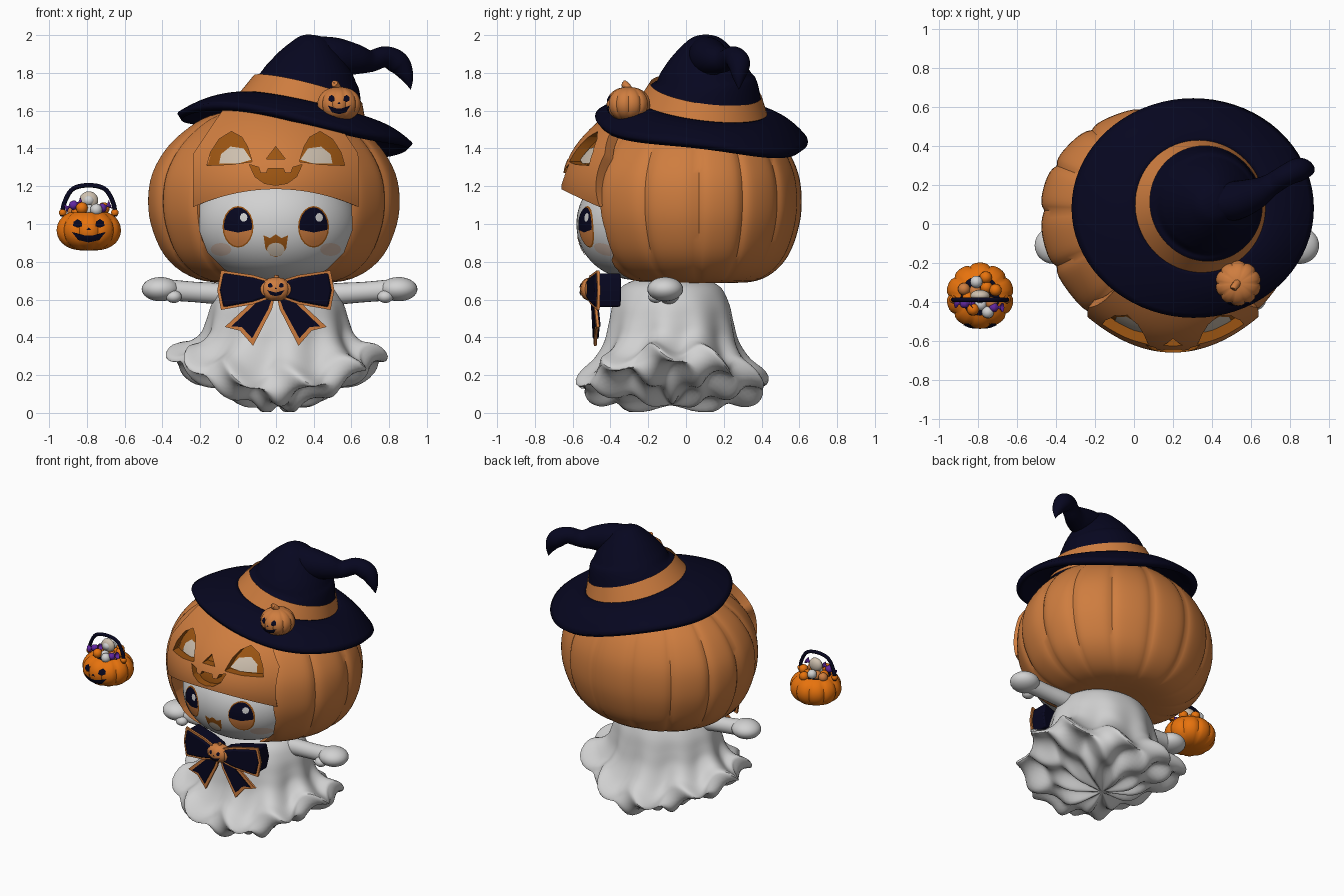
import bpy, bmesh, random
from math import sin, cos, pi, sqrt
from mathutils import Vector

if "Cube" in bpy.data.objects:
    bpy.data.objects.remove(bpy.data.objects["Cube"], do_unlink=True)
random.seed(4)
made = []
CX = 0.2  # centre line of the figure


def colour(name, r, g, b):
    m = bpy.data.materials.new(name)
    m.use_nodes = True
    m.diffuse_color = (r, g, b, 1)
    bsdf = m.node_tree.nodes["Principled BSDF"]
    bsdf.inputs["Base Color"].default_value = (r, g, b, 1)
    bsdf.inputs["Roughness"].default_value = 0.8
    return m


ORANGE = colour("pumpkin orange", 0.62, 0.205, 0.05)
DARK = colour("deep orange", 0.33, 0.09, 0.006)
NAVY = colour("navy", 0.002, 0.002, 0.014)
WHITE = colour("cloth white", 0.64, 0.64, 0.64)
BRIGHT = colour("bucket orange", 0.8, 0.17, 0.004)
PURPLE = colour("candy purple", 0.12, 0.02, 0.35)
BEIGE = colour("beige", 0.62, 0.53, 0.43)
BLUSH = colour("blush", 0.64, 0.49, 0.41)


def finish(name, bm, mat):
    bmesh.ops.remove_doubles(bm, verts=bm.verts, dist=1e-5)
    bmesh.ops.recalc_face_normals(bm, faces=bm.faces)
    me = bpy.data.meshes.new(name)
    bm.to_mesh(me)
    bm.free()
    me.materials.append(mat)
    ob = bpy.data.objects.new(name, me)
    bpy.context.collection.objects.link(ob)
    made.append(ob)
    return ob


def spline(pts, t):
    n = len(pts) - 1
    i = min(int(t * n), n - 1)
    f = t * n - i
    a, b, c, d = (pts[min(max(i + k, 0), n)] for k in (-1, 0, 1, 2))
    return [q + 0.5 * f * (r - p + f * (2 * p - 5 * q + 4 * r - s + f * (3 * (q - r) + s - p)))
            for p, q, r, s in zip(a, b, c, d)]


def surf(name, fn, mat, nu=48, nv=24, wrap=True):
    """Grid surface from fn(u, t); u is an angle when wrapped, else 0..1."""
    bm = bmesh.new()
    cols = nu if wrap else nu + 1
    g = [[bm.verts.new(fn((2 * pi if wrap else 1) * u / nu, v / nv)) for u in range(cols)]
         for v in range(nv + 1)]
    for v in range(nv):
        for u in range(nu):
            w = (u + 1) % cols
            bm.faces.new((g[v][u], g[v][w], g[v + 1][w], g[v + 1][u]))
    return finish(name, bm, mat)


def tube(name, pts, mat, nu=20, nv=28):
    """Tube through (x, y, z, radius) points."""
    def fn(a, t):
        *p, r = spline(pts, t)
        d = Vector(spline(pts, min(t + .01, 1))[:3]) - Vector(spline(pts, max(t - .01, 0))[:3])
        s = d.cross(Vector((0, 1, 0))).normalized()
        q = d.cross(s).normalized()
        return Vector(p) + max(r, 0) * (cos(a) * s + sin(a) * q)
    return surf(name, fn, mat, nu, nv)


def ball(name, c, rx, ry, rz, mat, p=0.5, ribs=0, top=1.0, nu=40, nv=24):
    """Rounded body; p below 0.5 is squarer, ribs add pumpkin creases."""
    def fn(a, t):
        s = sin(-pi / 2 + t * pi * top)
        k = max(1 - s * s, 0) ** p
        if ribs:
            k *= 1 - .07 * (1 - abs(sin(ribs * a / 2))) ** 2
        return c[0] + rx * k * cos(a), c[1] + ry * k * sin(a), c[2] + rz * s
    return surf(name, fn, mat, nu, nv)


def front_of(c, rx, ry, rz, p):
    def y(x, z):
        k = max(1 - ((z - c[2]) / rz) ** 2, 0) ** p
        return c[1] - ry * sqrt(max(k * k - ((x - c[0]) / rx) ** 2, 0))
    return y


def decal(name, outline, yfun, mat, lift=0.004, rings=5):
    """Thin plate that follows the surface y = yfun(x, z)."""
    n = len(outline)
    mx, mz = sum(p[0] for p in outline) / n, sum(p[1] for p in outline) / n

    def fn(a, t):
        i = round(a / (2 * pi) * n * 4)
        (x0, z0), (x1, z1), f = outline[i // 4 % n], outline[(i // 4 + 1) % n], i % 4 / 4
        x = mx + t * (x0 + f * (x1 - x0) - mx)
        z = mz + t * (z0 + f * (z1 - z0) - mz)
        return x, yfun(x, z) - lift, z
    return surf(name, fn, mat, n * 4, rings)


def oval(x, z, rx, rz, n=20):
    return [(x + rx * cos(2 * pi * i / n), z + rz * sin(2 * pi * i / n)) for i in range(n)]


def slab(name, outline, y0, y1, mat, bend=0.0):
    bm = bmesh.new()
    a, b = ([bm.verts.new((CX + x, y + bend * abs(x), z)) for x, z in outline] for y in (y0, y1))
    bm.faces.new(a)
    bm.faces.new(b[::-1])
    for i in range(len(a)):
        j = (i + 1) % len(a)
        bm.faces.new((a[j], a[i], b[i], b[j]))
    return finish(name, bm, mat)


def carve(ob, outline, y1):
    """Cut an outline into the front of an object, back to depth y1."""
    cutter = slab("cutter", outline, -.9, y1, ORANGE)
    mod = ob.modifiers.new("cut", "BOOLEAN")
    mod.operation, mod.solver, mod.object = "DIFFERENCE", "EXACT", cutter
    bpy.context.view_layer.objects.active = ob
    bpy.ops.object.modifier_apply(modifier="cut")
    made.remove(cutter)
    bpy.data.objects.remove(cutter, do_unlink=True)


def flip(outline, s):
    return [(s * x, z) for x, z in outline]


def jack(name, c, r, ry, h, mat, top=1.0, p=.42):
    """Small carved pumpkin with painted face."""
    ball(name, c, r, ry, h, mat, p, 10, top, 60, 20)
    y = front_of(c, r, ry, h, p)
    put = lambda o: [(c[0] + r * x, c[2] + h * z) for x, z in o]
    for s in (-1, 1):
        decal(name + "_eye", put(flip([(.2, .2), (.34, .12), (.48, .22), (.46, .42), (.34, .55), (.22, .42)], s)),
              y, NAVY)
    decal(name + "_nose", put([(-.08, .0), (.08, .0), (0, .14)]), y, NAVY)
    decal(name + "_grin", put([(-.52, -.08), (-.28, -.24), (0, -.27), (.28, -.24), (.52, -.08),
                               (.32, -.48), (0, -.6), (-.32, -.48)]), y, NAVY)


# Ghost gown: hem hangs low in front and behind, lifts at the sides, ruffled underneath
GOWN = [(.16, .72), (.28, .67), (.335, .58), (.36, .48), (.385, .39), (.44, .315), (.52, .26),
        (.515, .2), (.43, .15), (.33, .1), (.18, .05), (0, .04)]


def gown(a, t):
    r, z = spline(GOWN, t)
    w = min(max((t - .1) / .45, 0), 1) ** 1.5
    under = max(t - .55, 0) / .45
    rows = cos(2.5 * pi * under)
    r *= 1 + w * (.09 * cos(10 * a + .6) * rows + .035 * sin(5 * a))
    z += w * (.045 * cos(10 * a + 2.6) * rows * min(r / .3, 1) + .075 * cos(2 * a) * min(r / .5, 1))
    return CX + .01 + 1.03 * max(r, 0) * cos(a), -.08 + .92 * max(r, 0) * sin(a), max(z, .005)


surf("gown", gown, WHITE, 140, 48)

# Arms with mitten hands
for s in (-1, 1):
    x = lambda d: CX + .02 + s * d
    tube("arm", [(x(.15), -.09, .62, .055), (x(.3), -.09, .63, .057), (x(.45), -.1, .64, .054),
                 (x(.6), -.11, .652, .056)], WHITE)
    ball("hand", (x(.63), -.11, .655), .1, .095, .064, WHITE, nu=28, nv=16)
    ball("thumb", (x(.56), -.16, .615), .042, .04, .033, WHITE, nu=20, nv=12)

# Pumpkin hood, fuller at the front, with the face opening cut out
HOOD = [(0, .7), (.3, .69), (.46, .73), (.58, .83), (.65, .98), (.67, 1.12), (.65, 1.26),
        (.58, 1.39), (.48, 1.49), (.35, 1.57), (.16, 1.61), (0, 1.61)]


def hood(a, t):
    r, z = spline(HOOD, t)
    r = max(r, 0) * (1 - .028 * (1 - abs(sin(7 * a))) ** 3)
    s = sin(a)
    depth = .81 * s if s > 0 else -(.81 + .28 * min(s * s, .65)) * abs(s) ** .8
    return .19 + r * cos(a), .07 + r * depth, z


HALF = [(.12, .67), (.27, .76), (.36, .85), (.405, .97), (.4, 1.1), (.37, 1.28), (.33, 1.41), (.2, 1.5)]
carve(surf("pumpkin_hood", hood, ORANGE, 168, 40), HALF + flip(HALF, -1)[::-1], -.22)

# Face
FACE = ((CX, -.2, 1.0), .43, .38, .3, .4)
ball("face", FACE[0], *FACE[1:4], WHITE, FACE[4], nu=64, nv=40)
fy = front_of(*FACE)
for s in (-1, 1):
    ex = CX + s * .2
    decal("eye_rim", oval(ex, .985, .082, .11), fy, DARK, .003)
    decal("eye_iris", oval(ex, .985, .075, .103), fy, ORANGE, .005)
    decal("eye_pupil", [(x, max(z, .955 + .2 * abs(x - ex))) for x, z in oval(ex, .985, .075, .103)],
          fy, NAVY, .007)
    decal("eye_glint", oval(ex + .03, 1.035, .02, .023, 12), fy, WHITE, .009)
    decal("cheek", oval(CX + s * .29, .865, .055, .034), fy, BLUSH, .003)
decal("mouth", [(CX + x, z) for x, z in ((-.065, .94), (-.03, .925), (0, .945), (.03, .925), (.065, .94),
      (.055, .87), (.03, .835), (0, .825), (-.03, .835), (-.055, .87))], fy, DARK, .004)
decal("tongue", oval(CX, .865, .046, .036), fy, BEIGE, .007)


# Carved visor over the brow, narrowing towards the hat
def visor_y(x, z):
    return -.63 + (x - CX) ** 2 + 1.8 * (z - 1.2) ** 2


def visor_grid(half, top, back):
    def fn(u, t):
        d = half * (2 * u - 1)
        low = 1.185 - .5 * d * d + back * .4
        z = low + t * (top - low)
        d *= 1 - 1.6 * max(z - 1.36, 0)
        return CX + d, visor_y(CX + d, z) + back, z
    return fn


visor = surf("visor", visor_grid(.42, 1.58, 0), ORANGE, 32, 20, False)
mod = visor.modifiers.new("thickness", "SOLIDIFY")
mod.thickness, mod.offset = .06, 0
bpy.context.view_layer.objects.active = visor
bpy.ops.object.modifier_apply(modifier="thickness")
EYE = [(.365, 1.31), (.345, 1.38), (.3, 1.45), (.235, 1.49), (.18, 1.46), (.15, 1.41), (.125, 1.33), (.24, 1.315)]
GRIN = [(-.14, 1.315), (-.09, 1.3), (-.08, 1.27), (-.05, 1.27), (-.04, 1.295), (.04, 1.295), (.05, 1.27),
        (.08, 1.27), (.09, 1.3), (.14, 1.315), (.11, 1.25), (.06, 1.215), (0, 1.205), (-.06, 1.215), (-.11, 1.25)]
for shape in (EYE, flip(EYE, -1), GRIN, [(-.05, 1.345), (.05, 1.345), (0, 1.41)]):
    carve(visor, shape, -.1)
# Walls of the carved holes are darker
visor.data.materials.append(DARK)
for f in visor.data.polygons:
    if abs(f.normal.y) < .3 and abs(f.center.x - CX) < .37 and 1.2 < f.center.z < 1.5:
        f.material_index = 1
surf("visor_lining", visor_grid(.4, 1.56, .024), DARK, 32, 20, False)
for s in (-1, 1):
    decal("visor_eye", [(CX + s * x, z) for x, z in ((.3, 1.32), (.29, 1.37), (.24, 1.41), (.17, 1.4),
          (.13, 1.34), (.2, 1.32))], visor_y, BEIGE, -.018)


# Witch hat: drooping brim, band, cone and bent tail
def brim(a, t):
    xi, yi, xo, yo = .34 + .33 * cos(a), .09 + .33 * sin(a), .3 + .61 * cos(a), .08 + .55 * sin(a)
    x, y = xi + t * (xo - xi), yi + t * (yo - yi)
    zi = 1.6 - .22 * (xi - .34) - .12 * (yi - .09)
    zo = 1.49 - .16 * (xo - .3) - .12 * (yo - .08) + .02 * cos(3 * a)
    return x, y, zi + t * t * (zo - zi)


mod = surf("hat_brim", brim, NAVY, 72, 10).modifiers.new("thickness", "SOLIDIFY")
mod.thickness, mod.offset = .04, 0
tube("hat_cone", [(.335, .087, 1.575, .34), (.37, .105, 1.71, .288), (.385, .105, 1.79, .245),
                  (.4, .105, 1.87, .19), (.415, .105, 1.935, .13), (.43, .105, 1.98, .07),
                  (.435, .105, 1.995, 0)], NAVY, 48, 40)
tube("hat_tail", [(.42, .105, 1.9, .095), (.52, .12, 1.885, .1), (.62, .155, 1.872, .082), (.7, .2, 1.862, .058),
                  (.78, .25, 1.885, .056), (.85, .28, 1.85, .06), (.895, .28, 1.78, .035), (.915, .28, 1.71, 0)],
     NAVY, 28, 48)
tube("hat_band", [(.335, .087, 1.575, .362), (.37, .105, 1.71, .298)], ORANGE, 64, 6)
jack("hat_pumpkin", (.535, -.305, 1.635), .117, .115, .09, ORANGE)
tube("hat_pumpkin_stem", [(.53, -.3, 1.7, .025), (.525, -.31, 1.725, .02), (.51, -.33, 1.745, .018),
                          (.51, -.335, 1.745, 0)], ORANGE, 10, 8)

# Bow with orange trim
WING = [(.02, .7), (.12, .73), (.29, .755), (.31, .65), (.29, .545), (.12, .575), (.02, .61)]
WING_IN = [(.02, .687), (.12, .716), (.277, .74), (.295, .65), (.277, .56), (.12, .589), (.02, .623)]
TAIL = [(0, .64), (.07, .64), (.27, .455), (.19, .435), (.12, .355), (.02, .55)]
TAIL_IN = [(.015, .62), (.065, .62), (.235, .458), (.18, .455), (.125, .395), (.04, .55)]
for s in (-1, 1):
    for part, shape, y0, y1, mat, bend in (
            ("bow_trim", WING, -.53, -.515, ORANGE, .2), ("bow_loop", WING_IN, -.54, -.4, NAVY, .2),
            ("tail_trim", TAIL, -.5, -.485, ORANGE, .1), ("bow_tail", TAIL_IN, -.506, -.475, NAVY, .1)):
        ob = slab(part, flip(shape, s), y0, y1, mat, bend)
        if part == "bow_loop":
            mod = ob.modifiers.new("soft_edge", "BEVEL")
            mod.width, mod.segments = .01, 2
jack("bow_pumpkin", (CX, -.5, .655), .088, .062, .062, ORANGE)
tube("bow_pumpkin_stem", [(CX, -.5, .7, .014), (CX + .005, -.5, .728, .012), (CX + .005, -.5, .729, 0)],
     ORANGE, 10, 4)

# Candy bucket
BX, BY = -.79, -.368
jack("bucket", (BX, BY, .967), .174, .17, .108, BRIGHT, .84, .36)
ball("bucket_filling", (BX, BY, 1.03), .125, .125, .02, NAVY, nu=24, nv=8)
tube("bucket_handle", [(BX + x, BY - .02, z, .012) for x, z in
                       ((-.14, 1.04), (-.13, 1.11), (-.085, 1.185), (0, 1.205), (.085, 1.185), (.13, 1.11), (.14, 1.04))],
     NAVY, 10, 36)
for s in (-1, 1):
    ball("handle_knob", (BX + s * .138, BY - .02, 1.06), .02, .02, .02, BRIGHT, nu=12, nv=8)
for i in range(12):
    a, r = i * 2.4, .1 * sqrt((i + .5) / 12)
    ball("candy", (BX + r * cos(a), BY + r * sin(a), 1.06 + random.uniform(0, .03)), .032, .032, .032,
         (BRIGHT, ORANGE, WHITE, BRIGHT)[i % 4], nu=14, nv=8)
for dx, dy, z in ((-.08, -.04, 1.1), (.07, -.06, 1.085)):
    tube("wrapped_candy", [(BX + dx + k, BY + dy, z + k * .4, r) for k, r in
                           ((-.045, .025), (-.025, .006), (-.012, .022), (.012, .022), (.025, .006), (.045, .025))],
         PURPLE, 10, 20)
ball("lollipop", (BX, BY, 1.125), .05, .03, .048, BEIGE, nu=20, nv=12)
ball("lollipop_swirl", (BX, BY - .012, 1.125), .03, .026, .028, WHITE, nu=16, nv=10)

# Smooth shading with sharp edges kept
bpy.ops.object.select_all(action="DESELECT")
for ob in made:
    ob.select_set(True)
bpy.context.view_layer.objects.active = made[0]
bpy.ops.object.shade_smooth_by_angle(angle=.7)
